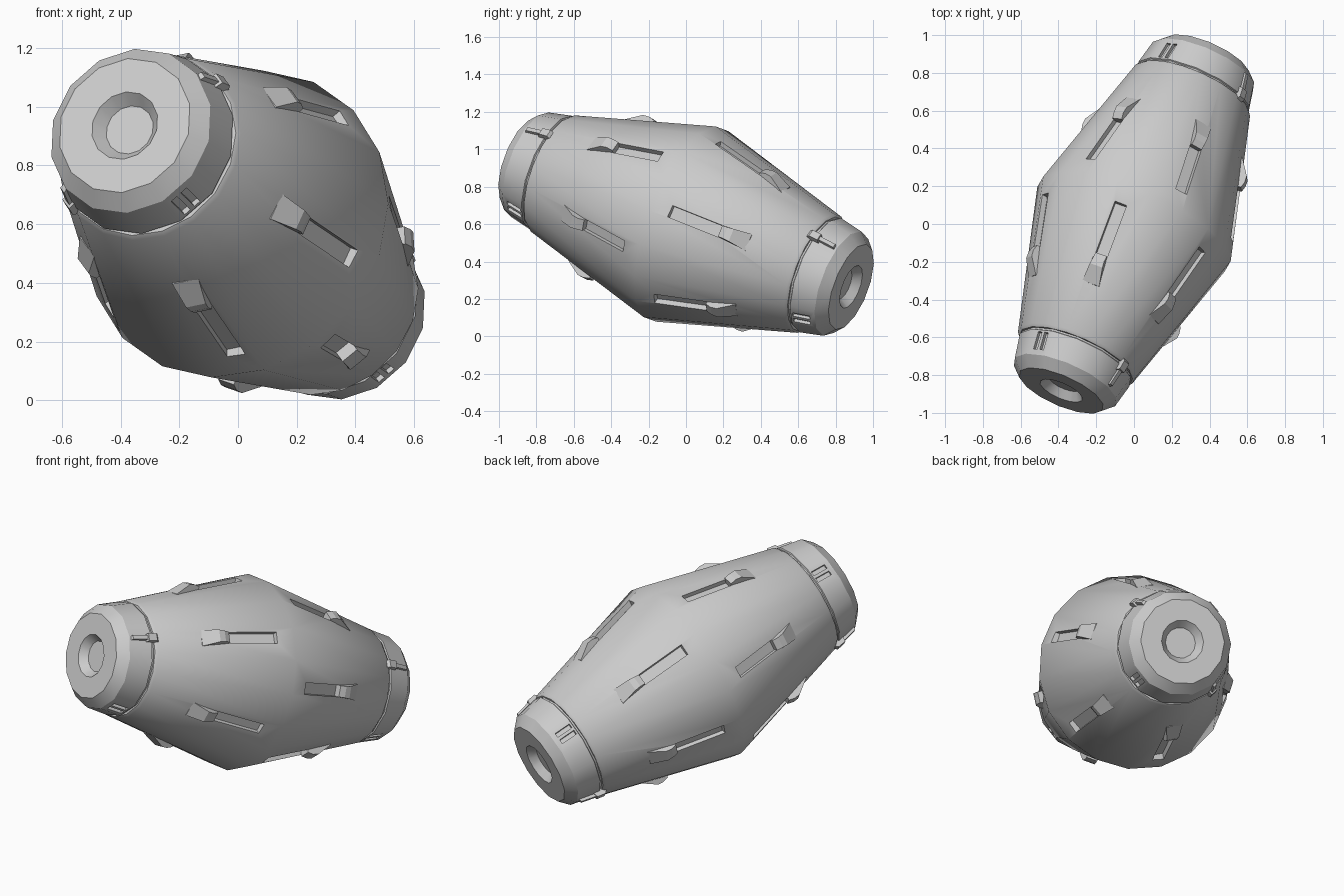
import bpy, bmesh
from math import sin, cos, radians, pi
from mathutils import Matrix, Vector

if "Cube" in bpy.data.objects:
    bpy.data.objects.remove(bpy.data.objects["Cube"])

# Tilted frame: local z runs along the barrel axis towards the front cap
axis = Vector((-0.378, -0.865, 0.329)).normalized()
side = Vector((0.657, 0.0, 0.754))
side = (side - axis * side.dot(axis)).normalized()
across = side.cross(axis)
FRAME = Matrix((across, side, axis)).transposed().to_4x4()
FRAME.translation = (0, 0, 0.6)

WAIST, END_T, END_R = 0.553, 0.80, 0.337


def cone(t):
    return WAIST + (END_R - WAIST) * t / END_T


def collar(t):
    return 0.325 - (t - 0.825) * 0.2


def finish(name, bm, angle=30):
    bmesh.ops.recalc_face_normals(bm, faces=bm.faces[:])
    me = bpy.data.meshes.new(name)
    bm.to_mesh(me)
    bm.free()
    ob = bpy.data.objects.new(name, me)
    bpy.context.collection.objects.link(ob)
    ob.matrix_world = FRAME
    if angle:
        select(ob)
        bpy.ops.object.shade_smooth_by_angle(angle=radians(angle))
    return ob


def select(ob):
    bpy.ops.object.select_all(action='DESELECT')
    ob.select_set(True)
    bpy.context.view_layer.objects.active = ob


def lathe(bm, profile, n, phase=0.0):
    rings = [[bm.verts.new((r * cos(2 * pi * i / n + phase), r * sin(2 * pi * i / n + phase), t))
              for i in range(n)] for t, r in profile]
    for a, b in zip(rings, rings[1:]):
        for i in range(n):
            j = (i + 1) % n
            bm.faces.new((a[i], a[j], b[j], b[i]))
    bm.faces.new(rings[0])
    bm.faces.new(rings[-1])


def prism(bm, ang, sgn, pts, off=0.0):
    """Side profile of (t, radius, half width), spread tangentially at an angle."""
    a = radians(ang)
    e, q = Vector((cos(a), sin(a), 0)), Vector((-sin(a), cos(a), 0))
    loops = []
    for s in (-1, 1):
        loops.append([bm.verts.new(e * r + q * (off + s * w) + Vector((0, 0, sgn * t)))
                      for t, r, w in pts])
    bm.faces.new(loops[0])
    bm.faces.new(loops[1])
    n = len(pts)
    for i in range(n):
        j = (i + 1) % n
        bm.faces.new((loops[0][i], loops[0][j], loops[1][j], loops[1][i]))


def cut(ob, cutter):
    cutter.hide_render = True
    mod = ob.modifiers.new("cut", 'BOOLEAN')
    mod.operation, mod.object, mod.solver = 'DIFFERENCE', cutter, 'EXACT'
    # keep the cut ahead of any shading modifier
    select(ob)
    bpy.ops.object.modifier_apply(modifier=mod.name)
    bpy.data.objects.remove(cutter, do_unlink=True)
    bpy.ops.object.shade_smooth_by_angle(angle=radians(30))


# Double-cone shell with end lips
bm = bmesh.new()
lathe(bm, [(-0.815, 0.30), (-0.815, 0.325), (-END_T, END_R), (0, WAIST),
           (END_T, END_R), (0.815, 0.325), (0.815, 0.30)], 18, radians(5))
shell = finish("barrel_shell", bm, 0)

# Six slots per cone, the two ends staggered by 30 degrees
slots = [(sgn, first + 60 * k) for sgn, first in ((1, 19), (-1, 49)) for k in range(6)]
bm = bmesh.new()
for sgn, ang in slots:
    w = 0.033
    prism(bm, ang, sgn, [(0.10, cone(0.10) + 0.05, w), (0.10, cone(0.10) - 0.035, w),
                         (0.40, cone(0.40) - 0.035, w), (0.40, cone(0.40) + 0.05, w)])
cut(shell, finish("slot_cutter", bm, 0))

# Ramped scoop at the cap end of each slot
bm = bmesh.new()
for sgn, ang in slots:
    prism(bm, ang, sgn, [(0.385, cone(0.385) - 0.045, 0.032), (0.385, cone(0.385) + 0.008, 0.032),
                         (0.42, cone(0.42) + 0.026, 0.032), (0.455, cone(0.455) + 0.032, 0.036),
                         (0.54, cone(0.54) - 0.004, 0.048), (0.54, cone(0.54) - 0.045, 0.048)])
finish("slot_scoops", bm, 0)

for sgn, label in ((1, "front"), (-1, "back")):
    # Chamfered end cap with a central recess
    prof = [(0.79, 0.315), (0.825, 0.318), (0.83, 0.325), (0.965, collar(0.965)), (1.02, 0.243),
            (1.02, 0.122), (0.975, 0.087)]
    bm = bmesh.new()
    lathe(bm, [(sgn * t, r) for t, r in prof], 14, radians(4))
    cap = finish(label + "_cap", bm, 0)

    # Pairs of short vent grooves on opposite sides
    bm = bmesh.new()
    for ang in (-11, 169):
        for off in (-0.022, 0.022):
            prism(bm, ang, sgn, [(0.84, 0.36, 0.013), (0.84, 0.297, 0.013),
                                 (0.935, 0.278, 0.013), (0.935, 0.36, 0.013)], off)
    cut(cap, finish("vent_cutter", bm, 0))

    # Latches bridging the collar and the shell lip
    bm = bmesh.new()
    for ang in (79, 259):
        prism(bm, ang, sgn, [(0.795, 0.29, 0.022), (0.795, 0.335, 0.022), (0.81, 0.348, 0.022),
                             (0.86, 0.340, 0.022), (0.87, 0.29, 0.022)])
        prism(bm, ang, sgn, [(0.86, 0.27, 0.012), (0.86, 0.332, 0.012),
                             (0.95, 0.312, 0.012), (0.96, 0.27, 0.012)])
    finish(label + "_latches", bm, 0)
